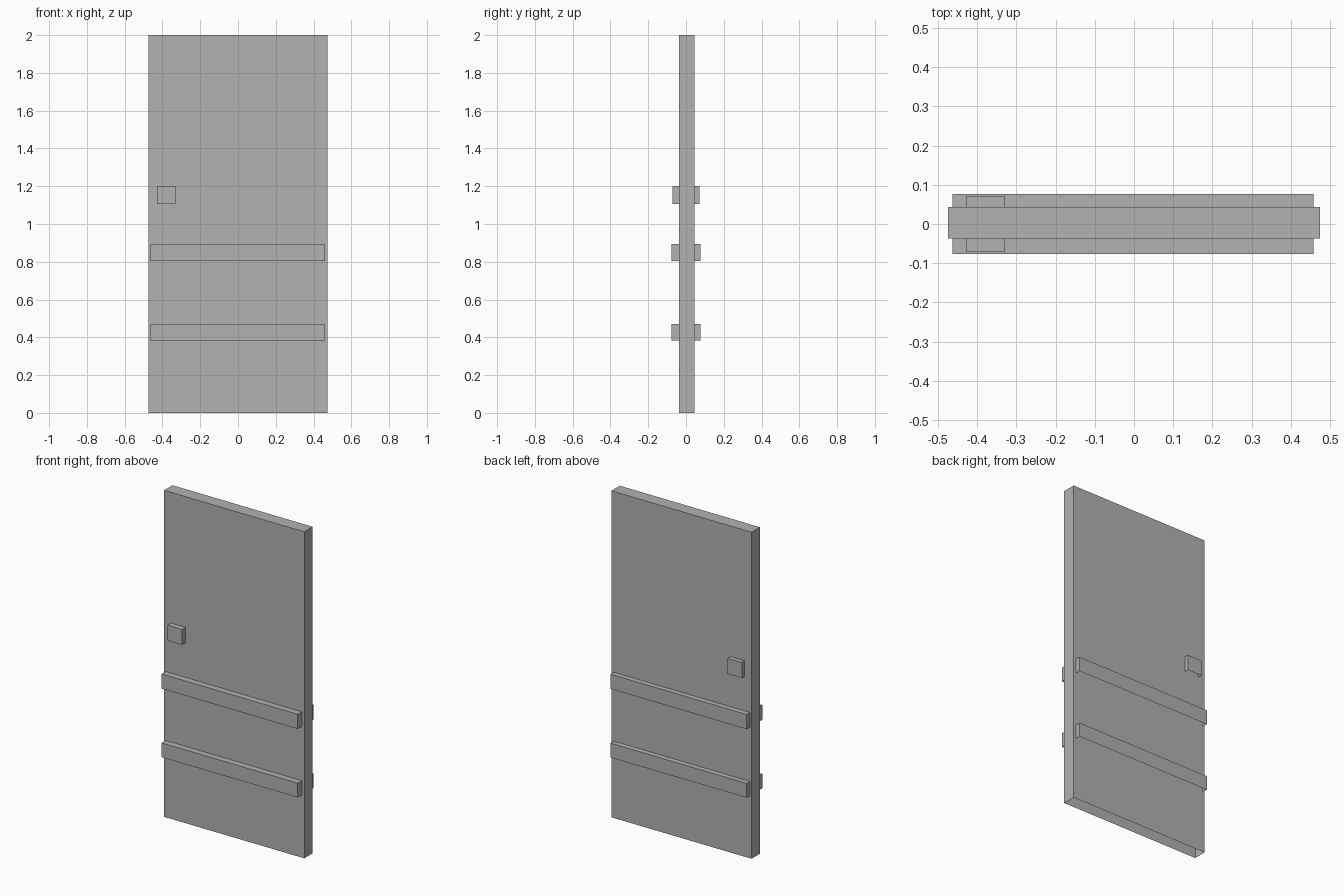
import bpy
import bmesh

cube = bpy.data.objects.get("Cube")
if cube:
    bpy.data.objects.remove(cube, do_unlink=True)

# Single flat grey
GREY = (0.445, 0.445, 0.445, 1.0)
grey = bpy.data.materials.new("plain grey")
grey.use_nodes = True
grey.diffuse_color = GREY
grey.node_tree.nodes["Principled BSDF"].inputs["Base Color"].default_value = GREY


def open_box(name, x, y, z, hidden_side=0):
    """Box between (min, max) pairs, open underneath; hidden_side is the y
    direction of a face that rests on the panel and is left out."""
    bm = bmesh.new()
    bmesh.ops.create_cube(bm, size=1)
    drop = [f for f in bm.faces
            if f.normal.z < -0.5 or f.normal.y * hidden_side > 0.5]
    bmesh.ops.delete(bm, geom=drop, context='FACES')
    for v in bm.verts:
        for i, (low, high) in enumerate((x, y, z)):
            v.co[i] = high if v.co[i] > 0 else low
    mesh = bpy.data.meshes.new(name)
    bm.to_mesh(mesh)
    bm.free()
    mesh.materials.append(grey)
    obj = bpy.data.objects.new(name, mesh)
    bpy.context.collection.objects.link(obj)
    return obj


# Door panel
FRONT, BACK = -0.037, 0.044
open_box("door_panel", (-0.475, 0.475), (FRONT, BACK), (0, 2))

# Rails and handle block, repeated on both faces of the panel
fittings = (
    ("lower_rail", (-0.464, 0.458), 0.076, (0.383, 0.471)),
    ("upper_rail", (-0.464, 0.458), 0.076, (0.803, 0.893)),
    ("handle_block", (-0.428, -0.331), 0.071, (1.105, 1.2)),
)
for name, x, reach, z in fittings:
    open_box("front_" + name, x, (-reach, FRONT), z, hidden_side=1)
    open_box("back_" + name, x, (BACK, reach), z, hidden_side=-1)
